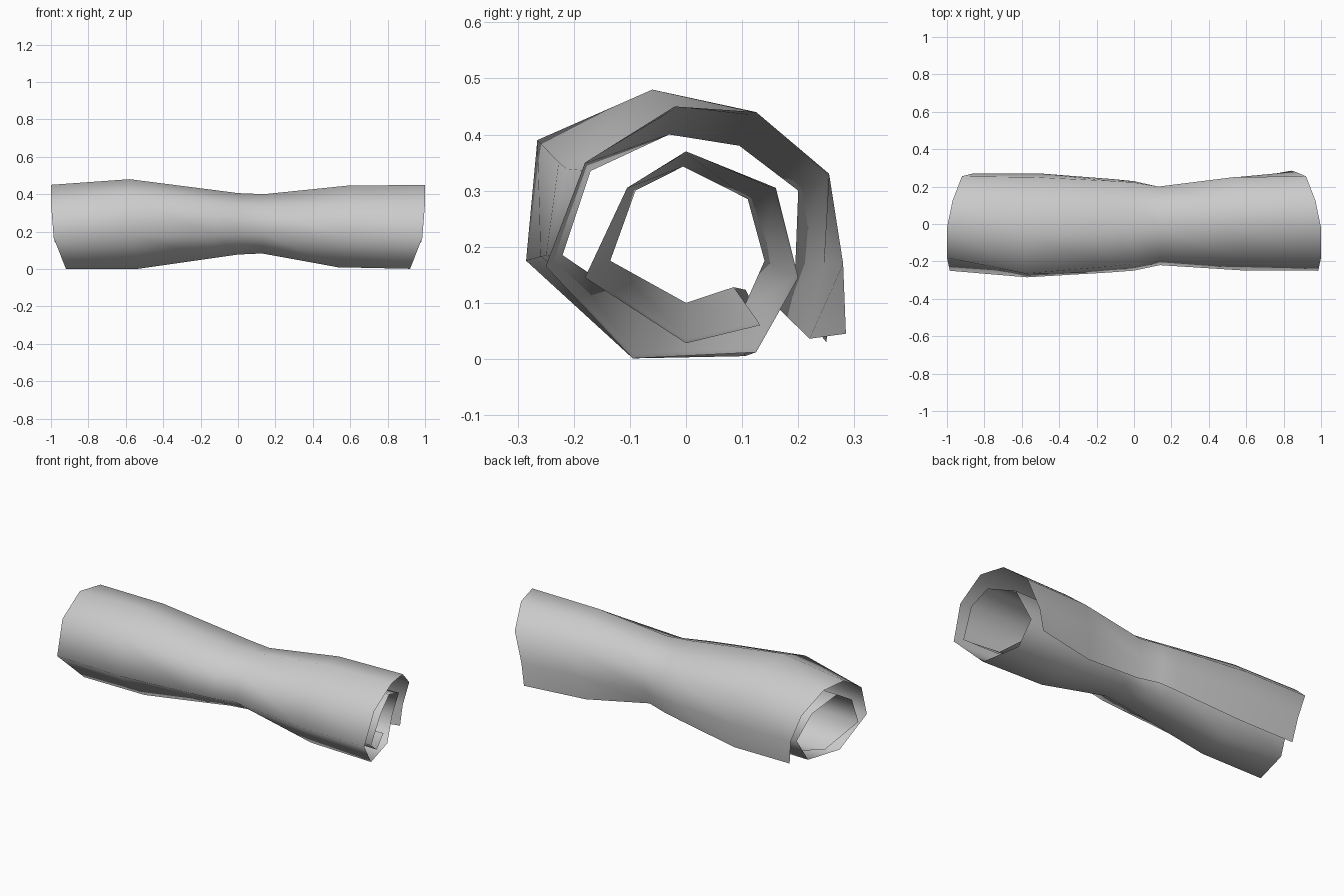
import bpy, bmesh

# Spiral cross-sections (y, z), from the loose outer flap to the inner edge
END = [(.285, .045), (.28, .17), (.255, .33), (.125, .44), (-.02, .45), (-.18, .35),
       (-.25, .165), (-.095, .001), (.125, .012), (.2, .145), (.16, .305), (0, .37),
       (-.105, .305), (-.18, .145), (0, .028), (.132, .06)]
WAIST = [(.165, .09), (.195, .17), (.2, .30), (.095, .38), (-.03, .40), (-.17, .335),
         (-.22, .185), (-.07, .083), (.1, .085), (.14, .175), (.11, .285), (-.005, .343),
         (-.09, .30), (-.135, .175), (0, .1), (.085, .128)]
# Fuller outer layer left of the waist; the inner coil is unchanged
BULGE = [(.25, .03), (.27, .17), (.25, .33), (.12, .44), (-.06, .48), (-.265, .39),
         (-.285, .175), (-.095, .001), (.105, .005)] + END[9:]
LEFT = [(.25, .03), (.27, .17)] + END[2:]
RIGHT = [(.225, .03), (.25, .17)] + END[2:]

# Half length of the sheet at each spiral point (rounded sheet ends)
REACH = [.84, .86, .92, .97, 1, 1, .985, .92, .87, .85, .92, .97, .99, .98, .89, .84]

# Stations along the roll: position, section, blend towards the waist in y and z
STATIONS = [(-1, LEFT, 0, 0), (-.58, BULGE, 0, 0), (-.13, BULGE, .4, .72),
            (0, BULGE, .55, .93), (.14, END, 1, 1), (.58, RIGHT, .08, .1), (1, END, 0, 0)]

bm = bmesh.new()
rows = []
for x, section, ty, tz in STATIONS:
    rows.append([bm.verts.new((x * r, p[0] + (w[0] - p[0]) * ty, p[1] + (w[1] - p[1]) * tz))
                 for p, w, r in zip(section, WAIST, REACH)])

# Skin the rolled sheet
for a, b in zip(rows, rows[1:]):
    for i in range(len(a) - 1):
        f = bm.faces.new((a[i], a[i + 1], b[i + 1], b[i]))
        f.smooth = True

mesh = bpy.data.meshes.new("rolled_sheet")
bm.to_mesh(mesh)
bm.free()
roll = bpy.data.objects.new("rolled_sheet", mesh)
bpy.context.collection.objects.link(roll)
